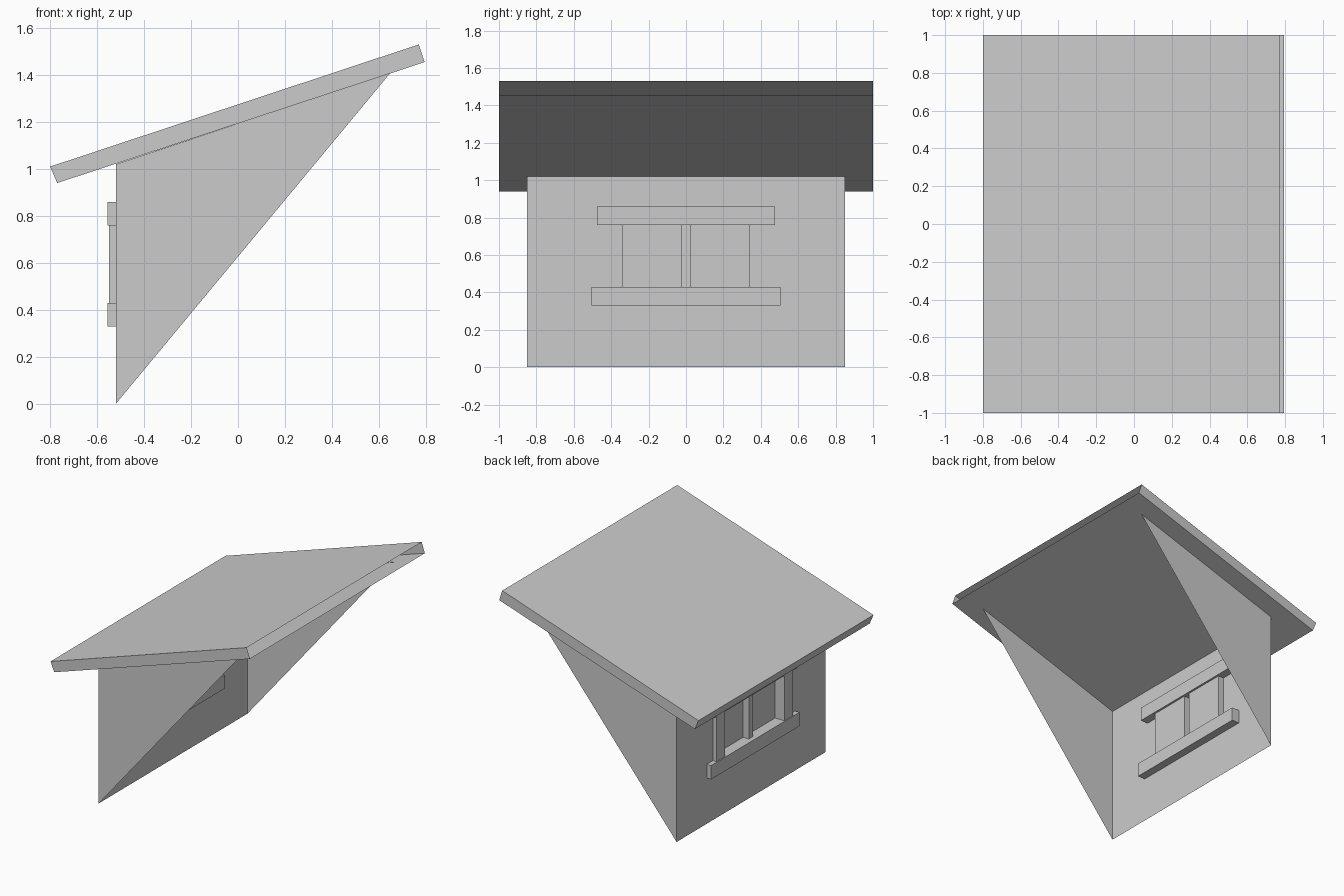
import bpy
import bmesh
from mathutils import Vector

cube = bpy.data.objects.get("Cube")
if cube:
    bpy.data.objects.remove(cube, do_unlink=True)

GREY = (0.6, 0.6, 0.6, 1.0)
mat = bpy.data.materials.new("light_grey")
mat.use_nodes = True
mat.diffuse_color = GREY
mat.node_tree.nodes["Principled BSDF"].inputs["Base Color"].default_value = GREY


def finish(bm, name):
    """Turn a bmesh into a named, flat-shaded object."""
    mesh = bpy.data.meshes.new(name)
    bm.to_mesh(mesh)
    bm.free()
    mesh.materials.append(mat)
    obj = bpy.data.objects.new(name, mesh)
    bpy.context.collection.objects.link(obj)
    return obj


def prism(name, profile, y0, y1, open_end=False):
    """Extrude an x-z profile along y; optionally drop the +x end."""
    bm = bmesh.new()
    face = bm.faces.new([bm.verts.new((x, y0, z)) for x, z in profile])
    ext = bmesh.ops.extrude_face_region(bm, geom=[face], use_keep_orig=True)
    moved = [g for g in ext["geom"] if isinstance(g, bmesh.types.BMVert)]
    bmesh.ops.translate(bm, verts=moved, vec=(0, y1 - y0, 0))
    bmesh.ops.recalc_face_normals(bm, faces=bm.faces[:])
    if open_end:
        end = max(bm.faces, key=lambda f: f.calc_center_median().x)
        bmesh.ops.delete(bm, geom=[end], context="FACES_ONLY")
    return finish(bm, name)


def box(name, x0, x1, y0, y1, z0, z1, open_end=False):
    return prism(name, [(x0, z0), (x1, z0), (x1, z1), (x0, z1)], y0, y1, open_end)


WALL_X, HALF_W, EAVE_Z = -0.52, 0.85, 1.02
PANE_Z0, PANE_Z1, PANE_Y = 0.43, 0.76, 0.34

# Sloping roof slab, hollow and open at its upper end
prism("roof", [(-0.8, 1.01), (-0.77, 0.94), (0.795, 1.455), (0.77, 1.53)],
      -1, 1, open_end=True)

# Triangular side walls, single sheets
for side, name in ((-1, "right_cheek"), (1, "left_cheek")):
    bm = bmesh.new()
    pts = [(WALL_X, 0), (0.65, 1.41), (WALL_X, EAVE_Z)][::-side]
    bm.faces.new([bm.verts.new((x, side * HALF_W, z)) for x, z in pts])
    finish(bm, name)

# Window wall with two recessed panes
bm = bmesh.new()
ys = [-HALF_W, -PANE_Y, -0.025, 0.025, PANE_Y, HALF_W]
zs = [0, PANE_Z0, PANE_Z1, EAVE_Z]
grid = [[bm.verts.new((WALL_X, y, z)) for z in zs] for y in ys]
panes = []
for i in range(len(ys) - 1):
    for j in range(len(zs) - 1):
        f = bm.faces.new((grid[i][j], grid[i][j + 1],
                          grid[i + 1][j + 1], grid[i + 1][j]))
        if j == 1 and i in (1, 3):
            panes.append(f)
recessed = bmesh.ops.extrude_discrete_faces(bm, faces=panes)["faces"]
for f in recessed:
    bmesh.ops.translate(bm, verts=f.verts[:], vec=Vector((0.045, 0, 0)))
finish(bm, "window_wall")

# Window trim
box("window_header", -0.555, -0.46, -0.475, 0.475, PANE_Z1, 0.86)
box("window_sill", -0.555, -0.46, -0.505, 0.505, 0.33, PANE_Z0)
box("right_jamb", -0.55, WALL_X, -0.435, -PANE_Y, PANE_Z0, PANE_Z1, open_end=True)
box("left_jamb", -0.55, WALL_X, PANE_Y, 0.435, PANE_Z0, PANE_Z1, open_end=True)
